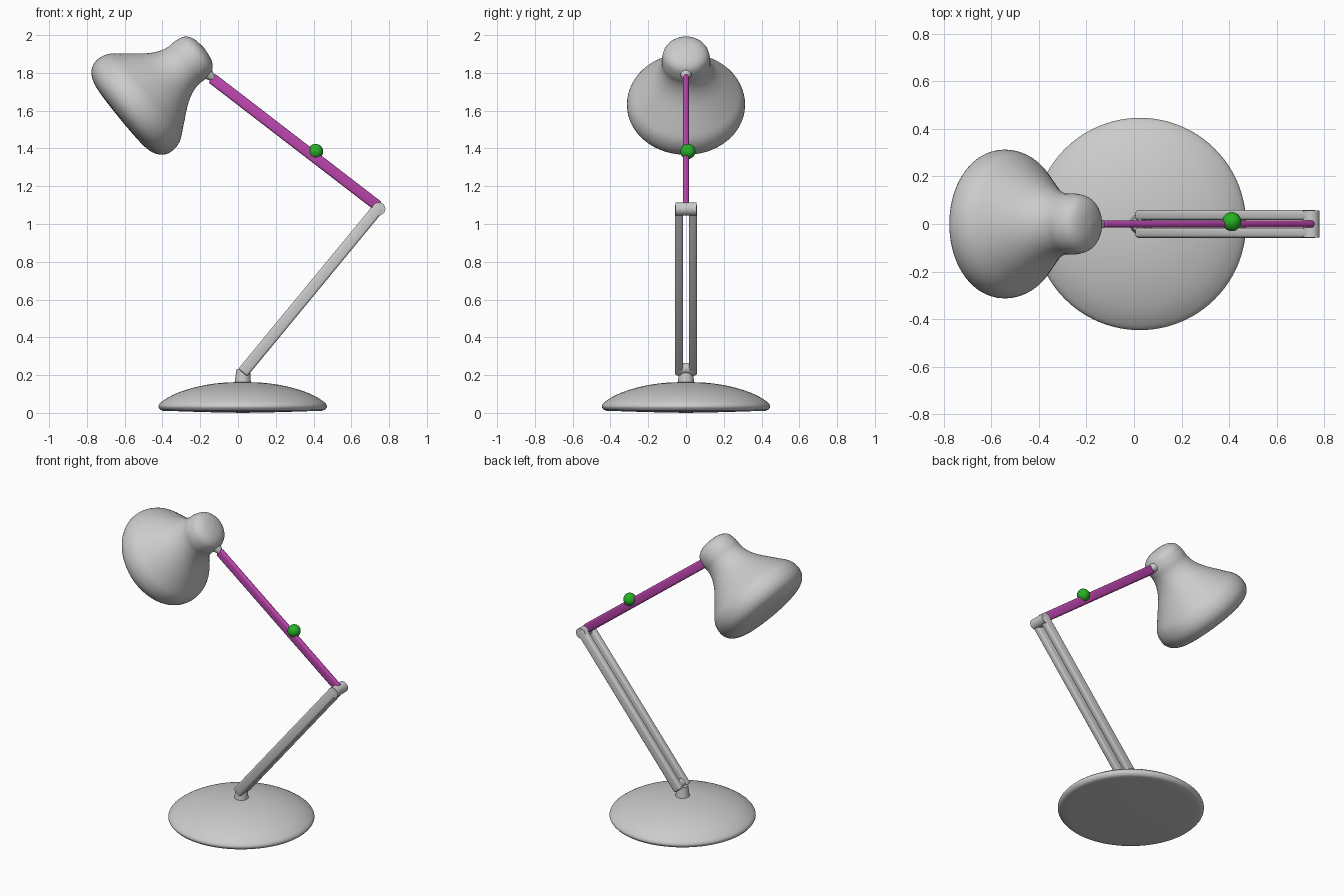
import bpy, bmesh, math
from mathutils import Vector, Matrix

if "Cube" in bpy.data.objects:
    bpy.data.objects.remove(bpy.data.objects["Cube"])


def finish(name, bm, color=None, angle=40):
    bmesh.ops.recalc_face_normals(bm, faces=bm.faces[:])
    mesh = bpy.data.meshes.new(name)
    bm.to_mesh(mesh)
    bm.free()
    ob = bpy.data.objects.new(name, mesh)
    bpy.context.collection.objects.link(ob)
    if color:
        mat = bpy.data.materials.new(name + "_paint")
        mat.diffuse_color = color
        mat.use_nodes = True
        mat.node_tree.nodes["Principled BSDF"].inputs["Base Color"].default_value = mat.diffuse_color
        mesh.materials.append(mat)
    bpy.ops.object.select_all(action='DESELECT')
    ob.select_set(True)
    bpy.context.view_layer.objects.active = ob
    bpy.ops.object.shade_smooth_by_angle(angle=math.radians(angle))
    return ob


def smooth_profile(pts, steps=4):
    """Catmull-Rom curve through (radius, height) points."""
    p = [Vector(q) for q in pts]
    p = [p[0]] + p + [p[-1]]
    out = []
    for a, b, c, d in zip(p, p[1:], p[2:], p[3:]):
        for i in range(steps):
            t = i / steps
            out.append(0.5 * (2 * b + (c - a) * t + (2 * a - 5 * b + 4 * c - d) * t * t
                              + (3 * b - a - 3 * c + d) * t ** 3))
    return out + [p[-1]]


def lathe(name, profile, origin, axis=(0, 0, 1), segments=64):
    bm = bmesh.new()
    verts = [bm.verts.new((max(r, 0), 0, z)) for r, z in profile]
    edges = [bm.edges.new(e) for e in zip(verts, verts[1:])]
    bmesh.ops.spin(bm, geom=verts + edges, cent=(0, 0, 0), axis=(0, 0, 1),
                   angle=2 * math.pi, steps=segments)
    bmesh.ops.remove_doubles(bm, verts=bm.verts[:], dist=1e-4)
    turn = Vector((0, 0, 1)).rotation_difference(Vector(axis)).to_matrix().to_4x4()
    bm.transform(Matrix.Translation(origin) @ turn)
    return finish(name, bm)


def bar(name, p, q, width, depth, y=0, color=None, bevel=0.012):
    """Rounded flat bar between two (x, z) points."""
    dx, dz = q[0] - p[0], q[1] - p[1]
    bm = bmesh.new()
    bmesh.ops.create_cube(bm, size=1)
    bm.transform(Matrix.Diagonal((math.hypot(dx, dz), depth, width, 1)))
    bmesh.ops.bevel(bm, geom=bm.edges[:], offset=bevel, segments=3,
                    profile=0.5, affect='EDGES')
    bm.transform(Matrix.Translation(((p[0] + q[0]) / 2, y, (p[1] + q[1]) / 2))
                 @ Matrix.Rotation(-math.atan2(dz, dx), 4, 'Y'))
    return finish(name, bm, color)


def rod(name, a, b, r1, r2):
    a, b = Vector(a), Vector(b)
    bm = bmesh.new()
    bmesh.ops.create_cone(bm, cap_ends=True, segments=32, radius1=r1, radius2=r2,
                          depth=(b - a).length)
    turn = Vector((0, 0, 1)).rotation_difference(b - a).to_matrix().to_4x4()
    bm.transform(Matrix.Translation((a + b) / 2) @ turn)
    return finish(name, bm)


# domed round base
lathe("base", [(0, 0.0), (0.2, 0.004), (0.38, 0.01), (0.42, 0.011)]
      + smooth_profile([(0.435, 0.016), (0.446, 0.034), (0.43, 0.058), (0.37, 0.095),
                        (0.29, 0.125), (0.2, 0.147), (0.1, 0.16), (0, 0.163)]),
      (0.025, 0, 0), segments=96)

# stem with pivot
rod("stem", (0.025, 0, 0.15), (0.028, 0, 0.23), 0.044, 0.036)
rod("lower_pivot", (0.045, -0.045, 0.235), (0.045, 0.045, 0.235), 0.03, 0.03)

# lower arm: pair of parallel bars
for side, y in (("front", -0.037), ("back", 0.037)):
    bar("lower_arm_" + side, (0.025, 0.213), (0.752, 1.095), 0.062, 0.042, y)

# elbow joint
rod("elbow", (0.745, -0.056, 1.08), (0.745, 0.056, 1.08), 0.035, 0.035)

# upper arm and its round knob
bar("upper_arm", (-0.14, 1.773), (0.745, 1.092), 0.058, 0.03,
    color=(0.5, 0.06, 0.42, 1))
bm = bmesh.new()
bmesh.ops.create_uvsphere(bm, u_segments=32, v_segments=16, radius=0.04)
bm.transform(Matrix.Translation((0.411, 0.01, 1.384)))
finish("knob", bm, (0.02, 0.45, 0.02, 1))

# lamp shade flowing into its cap
lathe("shade", smooth_profile([(0, -0.037), (0.12, -0.035), (0.22, -0.026), (0.285, 0.005),
                               (0.312, 0.06), (0.3, 0.13), (0.247, 0.2), (0.178, 0.285),
                               (0.143, 0.345), (0.128, 0.4), (0.128, 0.45), (0.114, 0.505),
                               (0.07, 0.535), (0, 0.545)]),
      (-0.6, 0, 1.585), axis=(0.775, 0, 0.632))

# small bracket between cap and arm
rod("shade_bracket", (-0.215, 0, 1.84), (-0.13, 0, 1.77), 0.06, 0.016)
